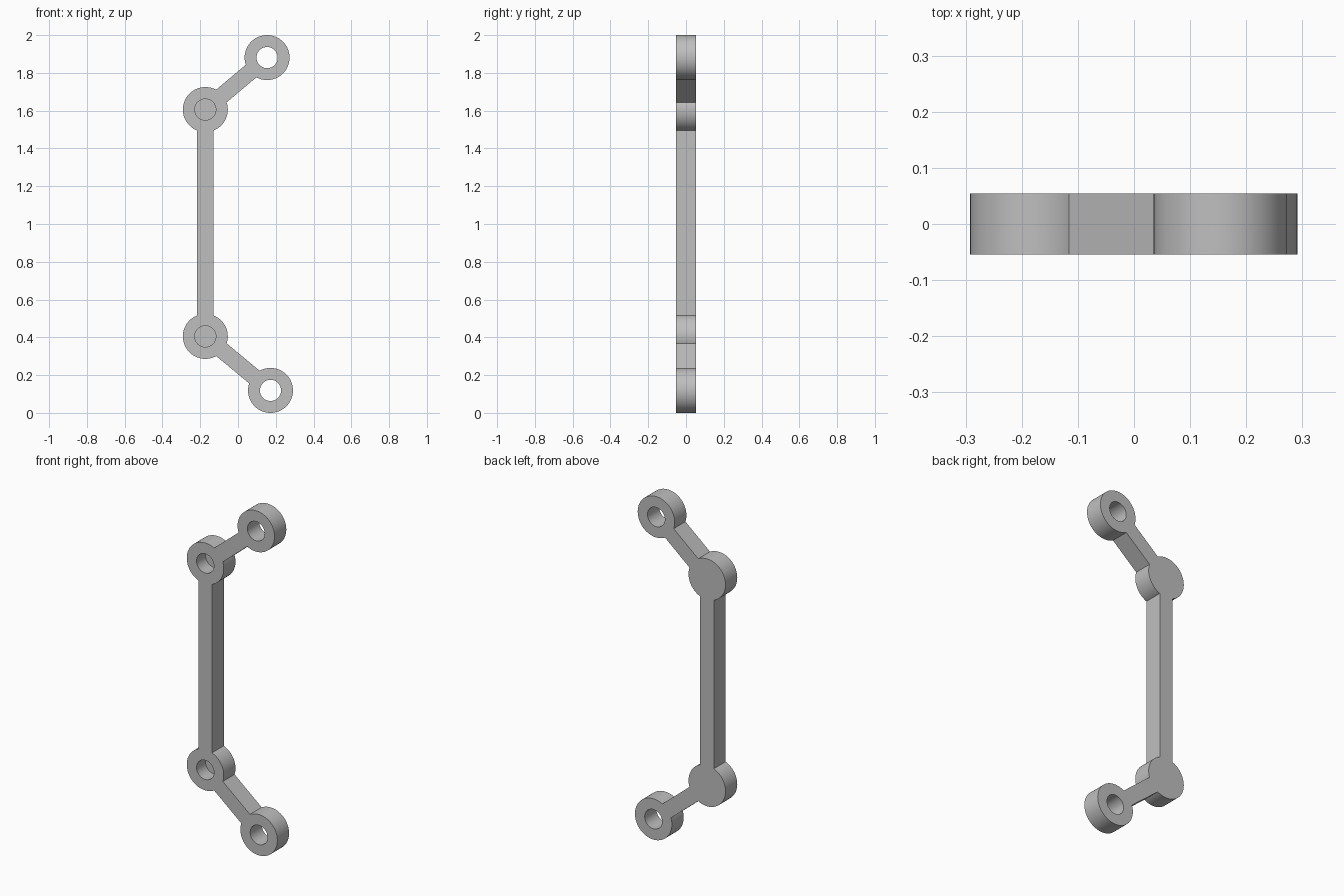
import bpy
import math
from mathutils import Vector

cube = bpy.data.objects.get("Cube")
if cube:
    bpy.data.objects.remove(cube, do_unlink=True)

HALF = 0.054          # half thickness along y
RING_R = 0.119
HOLE_R = 0.056
BAR_W = 0.087
FLOOR = 0.025         # floor left behind the blind hub holes

# Joint centres in the x-z plane, from top to bottom
top_eye = Vector((0.154, 0, 1.881))
top_hub = Vector((-0.173, 0, 1.606))
low_hub = Vector((-0.173, 0, 0.405))
low_eye = Vector((0.172, 0, 0.119))
joints = [top_eye, top_hub, low_hub, low_eye]

steel = bpy.data.materials.new("plain grey")
steel.use_nodes = True
grey = (0.52, 0.52, 0.52, 1)
steel.diffuse_color = grey
steel.node_tree.nodes["Principled BSDF"].inputs["Base Color"].default_value = grey


def disc(name, centre, radius, y0, y1):
    """Cylinder along y between y0 and y1."""
    bpy.ops.mesh.primitive_cylinder_add(
        vertices=64, radius=radius, depth=y1 - y0,
        location=(centre.x, (y0 + y1) / 2, centre.z),
        rotation=(math.pi / 2, 0, 0))
    bpy.context.object.name = name
    return bpy.context.object


def bar(name, a, b):
    """Square-edged bar running from joint a to joint b."""
    d = b - a
    bpy.ops.mesh.primitive_cube_add(
        size=1, location=(a + b) / 2, rotation=(0, -math.atan2(d.z, d.x), 0))
    obj = bpy.context.object
    obj.name = name
    obj.scale = (d.length, 2 * HALF, BAR_W)
    return obj


def combine(target, other, operation):
    """Apply a boolean and remove the helper."""
    other.hide_render = True
    bpy.context.view_layer.objects.active = target
    mod = target.modifiers.new(operation, 'BOOLEAN')
    mod.operation = operation
    mod.solver = 'EXACT'
    mod.object = other
    bpy.ops.object.modifier_apply(modifier=mod.name)
    bpy.data.objects.remove(other, do_unlink=True)


# Body: round bosses joined by three bars
body = disc("hinged_bracket", top_hub, RING_R, -HALF, HALF)
for joint in (top_eye, low_hub, low_eye):
    combine(body, disc("boss", joint, RING_R, -HALF, HALF), 'UNION')
for a, b in zip(joints, joints[1:]):
    combine(body, bar("arm", a, b), 'UNION')

# Holes: through the end eyes, blind from the front in the hubs
for joint in joints:
    back = HALF - FLOOR if joint in (top_hub, low_hub) else HALF + 0.1
    combine(body, disc("hole_cutter", joint, HOLE_R, -HALF - 0.1, back), 'DIFFERENCE')

# Finish
body.data.materials.clear()
body.data.materials.append(steel)
for poly in body.data.polygons:
    poly.material_index = 0
bpy.ops.object.select_all(action='DESELECT')
body.select_set(True)
bpy.context.view_layer.objects.active = body
bpy.ops.object.shade_smooth_by_angle(angle=math.radians(30))
